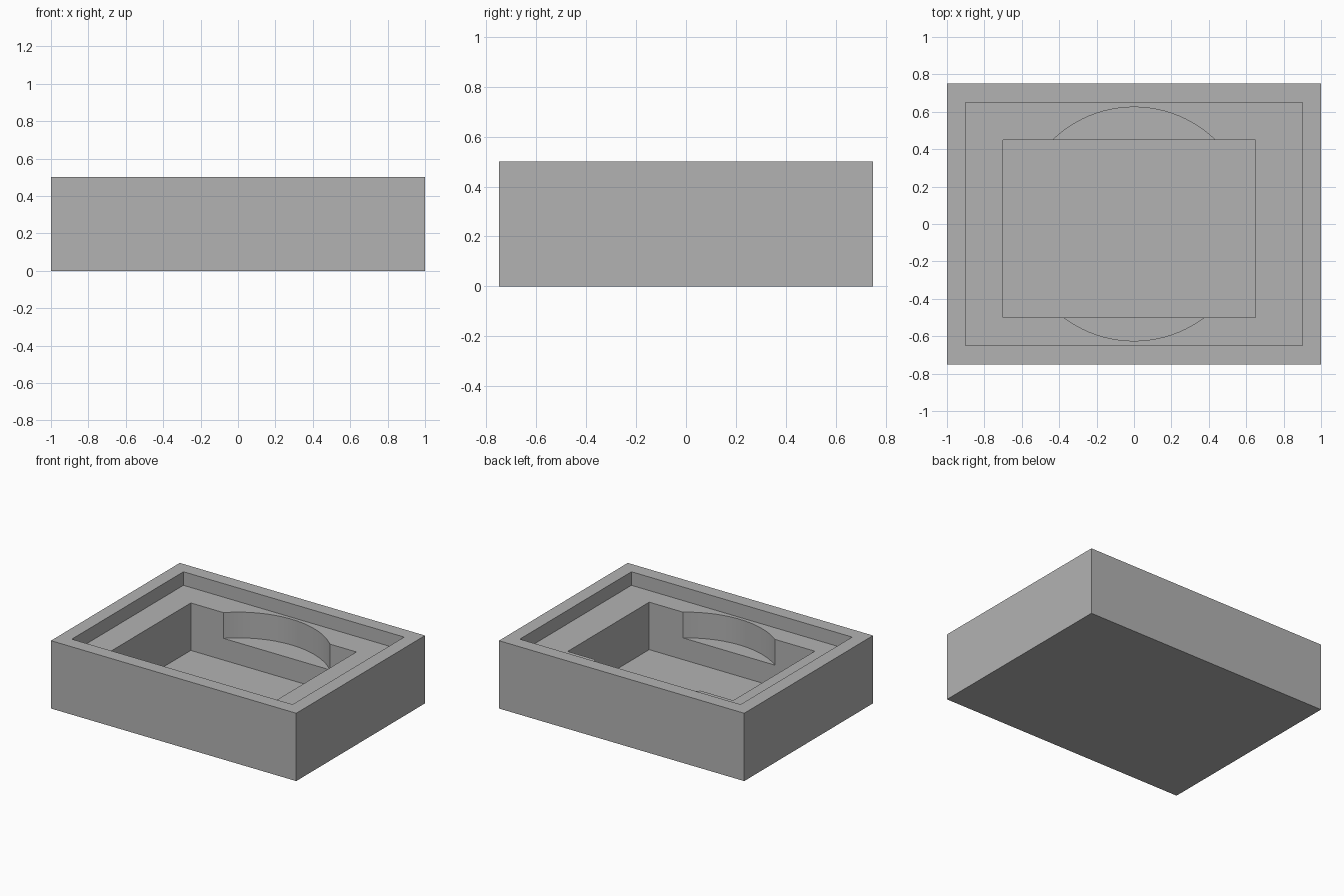
import bpy
import math

cube = bpy.data.objects.get("Cube")
if cube:
    bpy.data.objects.remove(cube, do_unlink=True)

grey = bpy.data.materials.new("plain grey")
grey.use_nodes = True
grey.diffuse_color = (0.45, 0.45, 0.45, 1)
grey.node_tree.nodes["Principled BSDF"].inputs["Base Color"].default_value = grey.diffuse_color


def block(name, x, y, z):
    """Box spanning the given (low, high) ranges."""
    spans = (x, y, z)
    bpy.ops.mesh.primitive_cube_add(size=1, location=[(a + b) / 2 for a, b in spans])
    ob = bpy.context.object
    ob.name = name
    ob.scale = [b - a for a, b in spans]
    bpy.ops.object.transform_apply(location=True, scale=True)
    ob.data.materials.append(grey)
    return ob


TOP = 0.7  # cutters reach above the rim

# Solid tray body
tray = block("tray_body", (-1, 1), (-0.75, 0.75), (0, 0.5))

# Shallow lid recess and deep off-centre pocket
lid_recess = block("lid_recess_cutter", (-0.9, 0.9), (-0.65, 0.65), (0.4, TOP))
pocket = block("pocket_cutter", (-0.7, 0.65), (-0.5, 0.45), (0.05, TOP))

# Round finger notches front and back, half as deep as the pocket
floor = 0.21
bpy.ops.mesh.primitive_cylinder_add(vertices=96, radius=0.625, depth=TOP - floor,
                                    location=(0, 0, (TOP + floor) / 2))
notches = bpy.context.object
notches.name = "finger_notch_cutter"
notches.data.materials.append(grey)

# Carve the tray
bpy.ops.object.select_all(action="DESELECT")
tray.select_set(True)
bpy.context.view_layer.objects.active = tray
for cutter in (lid_recess, pocket, notches):
    cut = tray.modifiers.new(cutter.name, "BOOLEAN")
    cut.operation = "DIFFERENCE"
    cut.solver = "EXACT"
    cut.object = cutter
    bpy.ops.object.modifier_apply(modifier=cut.name)
    bpy.data.objects.remove(cutter, do_unlink=True)

bpy.ops.object.shade_smooth_by_angle(angle=math.radians(30))
